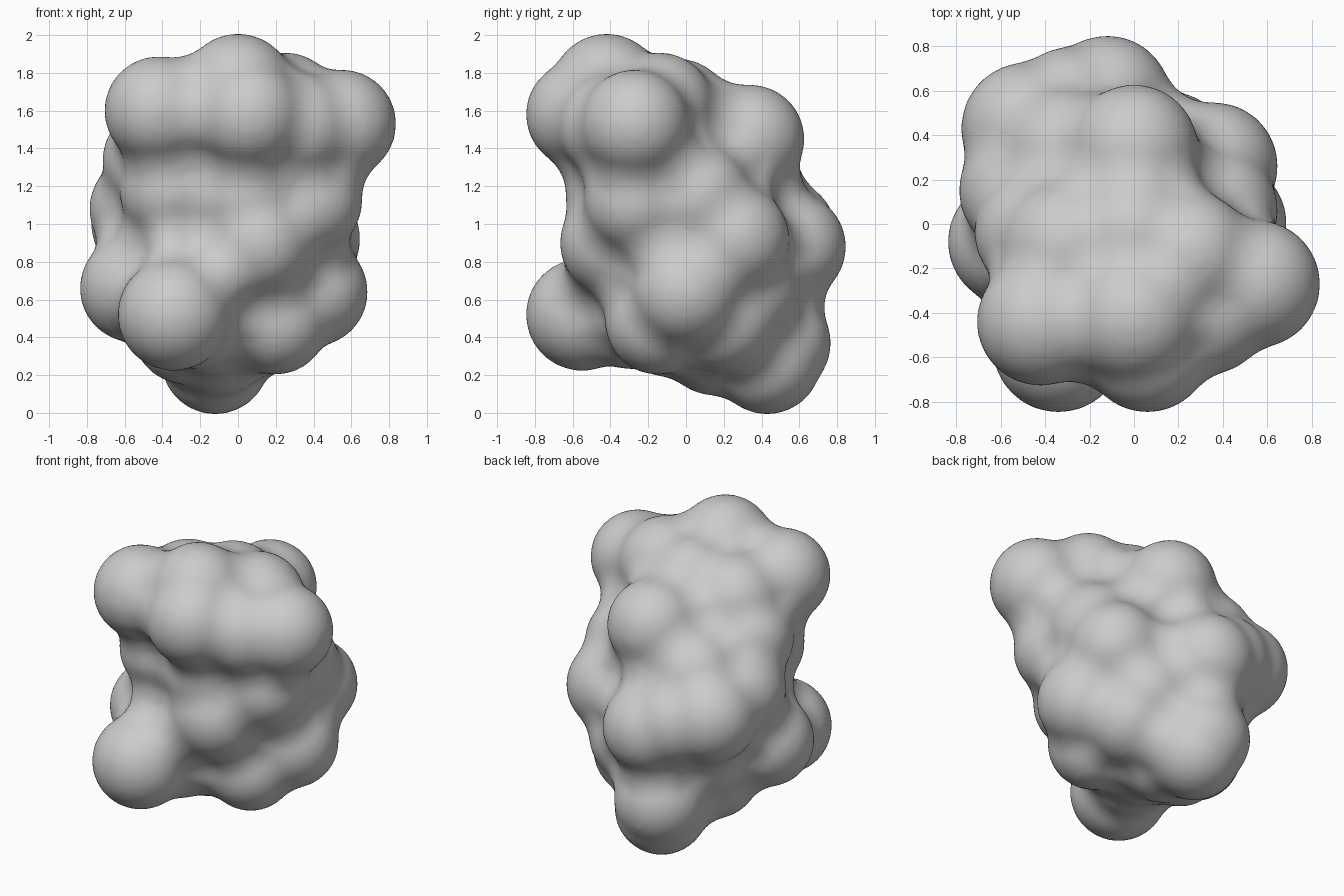
import bpy
import bmesh
from mathutils import Matrix

cube = bpy.data.objects.get("Cube")
if cube:
    bpy.data.objects.remove(cube)

# Plain grey material
grey = bpy.data.materials.new("plain grey")
grey.use_nodes = True
COLOR = (0.6, 0.6, 0.6, 1.0)
grey.diffuse_color = COLOR
grey.node_tree.nodes["Principled BSDF"].inputs["Base Color"].default_value = COLOR

# Lobes of the lump: x, y, z, radius, from the top down
crown = [
    (-0.42, -0.44, 1.60, 0.28), (0.00, -0.42, 1.71, 0.29),
    (0.06, -0.56, 1.58, 0.28), (0.55, -0.27, 1.53, 0.28),
    (0.33, -0.40, 1.52, 0.27), (0.25, -0.14, 1.62, 0.28),
    (0.00, -0.05, 1.58, 0.29), (-0.30, -0.10, 1.53, 0.29),
    (0.00, 0.34, 1.45, 0.28),
]
middle = [
    (-0.44, -0.04, 1.34, 0.27), (-0.50, 0.15, 1.08, 0.28),
    (-0.48, 0.43, 1.00, 0.29), (-0.12, 0.56, 0.88, 0.28),
    (-0.28, 0.51, 0.95, 0.28), (-0.30, 0.33, 1.20, 0.28),
    (0.36, 0.26, 0.92, 0.28), (0.38, -0.26, 1.12, 0.27),
    (0.05, -0.36, 1.15, 0.27), (-0.35, -0.28, 1.18, 0.27),
    (0.11, -0.38, 0.90, 0.28), (0.36, 0.06, 1.14, 0.28),
]
base = [
    (-0.34, -0.55, 0.52, 0.29), (-0.55, -0.08, 0.66, 0.28),
    (-0.25, -0.15, 0.65, 0.29), (-0.22, -0.30, 0.50, 0.26),
    (0.40, 0.00, 0.64, 0.28), (0.20, -0.15, 0.48, 0.27),
    (-0.14, -0.10, 0.48, 0.28), (-0.28, 0.10, 0.43, 0.27),
    (0.20, 0.20, 0.50, 0.28), (-0.10, 0.15, 0.38, 0.28),
    (-0.12, 0.43, 0.28, 0.28), (-0.15, 0.48, 0.37, 0.28),
    (0.15, 0.30, 0.65, 0.29), (-0.30, 0.25, 0.65, 0.29),
]
core = [(0.0, 0.0, 1.3, 0.40), (-0.05, 0.05, 1.0, 0.48), (-0.05, 0.05, 0.72, 0.40)]

# Swell every lobe by FILL, so that neighbours close up before shrinking back
FILL = 0.17
SHRINK = 0.161
bm = bmesh.new()
for x, y, z, r in crown + middle + base + core:
    bmesh.ops.create_icosphere(bm, subdivisions=4, radius=r + FILL,
                               matrix=Matrix.Translation((x, y, z)))
mesh = bpy.data.meshes.new("lumpy_body")
bm.to_mesh(mesh)
bm.free()
mesh.materials.append(grey)
body = bpy.data.objects.new("lumpy_body", mesh)
bpy.context.collection.objects.link(body)


def fuse(voxel):
    mod = body.modifiers.new("fuse", "REMESH")
    mod.mode = "VOXEL"
    mod.voxel_size = voxel
    mod.use_smooth_shade = True


def soften(steps):
    mod = body.modifiers.new("soften", "SMOOTH")
    mod.factor = 0.5
    mod.iterations = steps


# Fuse the swollen lobes, shrink them back with rounded valleys, and tidy up
fuse(0.02)
soften(4)
shrink = body.modifiers.new("shrink", "DISPLACE")
shrink.direction = "NORMAL"
shrink.mid_level = 0.0
shrink.strength = -SHRINK
fuse(0.025)
soften(6)
